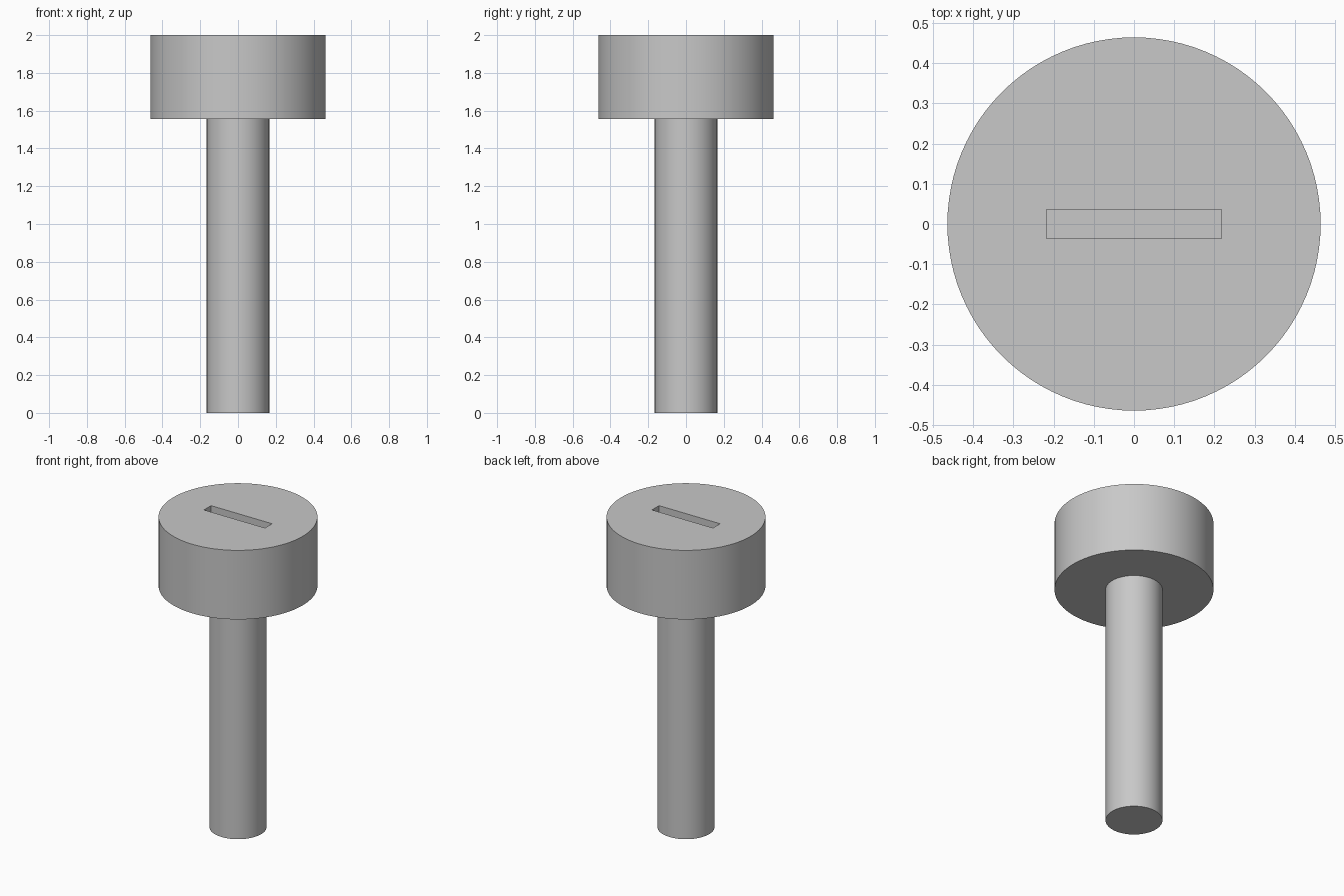
import bpy
import math

old = bpy.data.objects.get("Cube")
if old:
    bpy.data.objects.remove(old, do_unlink=True)

# Single plain metal colour
grey = bpy.data.materials.new("plain_grey")
grey.use_nodes = True
grey.diffuse_color = (0.58, 0.58, 0.58, 1)
grey.node_tree.nodes["Principled BSDF"].inputs["Base Color"].default_value = grey.diffuse_color

HEAD_BOTTOM, TOP = 1.555, 2.0
SLOT_LENGTH, SLOT_WIDTH, SLOT_DEPTH = 0.435, 0.072, 0.12


def cylinder(name, radius, bottom, top):
    bpy.ops.mesh.primitive_cylinder_add(
        vertices=96, radius=radius, depth=top - bottom,
        location=(0, 0, (bottom + top) / 2))
    obj = bpy.context.object
    obj.name = name
    obj.data.materials.append(grey)
    return obj


# Shaft and wide head
shaft = cylinder("shaft", 0.166, 0, HEAD_BOTTOM)
head = cylinder("head", 0.464, HEAD_BOTTOM, TOP)

# Slot cutter, centred on the top face so half of it sinks into the head
bpy.ops.mesh.primitive_cube_add(size=1, location=(0, 0, TOP))
cutter = bpy.context.object
cutter.name = "slot_cutter"
cutter.scale = (SLOT_LENGTH, SLOT_WIDTH, SLOT_DEPTH * 2)
bpy.ops.object.transform_apply(location=False, rotation=False, scale=True)
cutter.data.materials.append(grey)

# Cut the slot, then discard the cutter
cut = head.modifiers.new("slot", 'BOOLEAN')
cut.operation = 'DIFFERENCE'
cut.solver = 'EXACT'
cut.object = cutter
bpy.context.view_layer.objects.active = head
bpy.ops.object.modifier_apply(modifier=cut.name)
bpy.data.objects.remove(cutter, do_unlink=True)

# Smooth round sides with crisp rims
for part in (shaft, head):
    bpy.ops.object.select_all(action='DESELECT')
    part.select_set(True)
    bpy.context.view_layer.objects.active = part
    bpy.ops.object.shade_smooth_by_angle(angle=math.radians(30))
